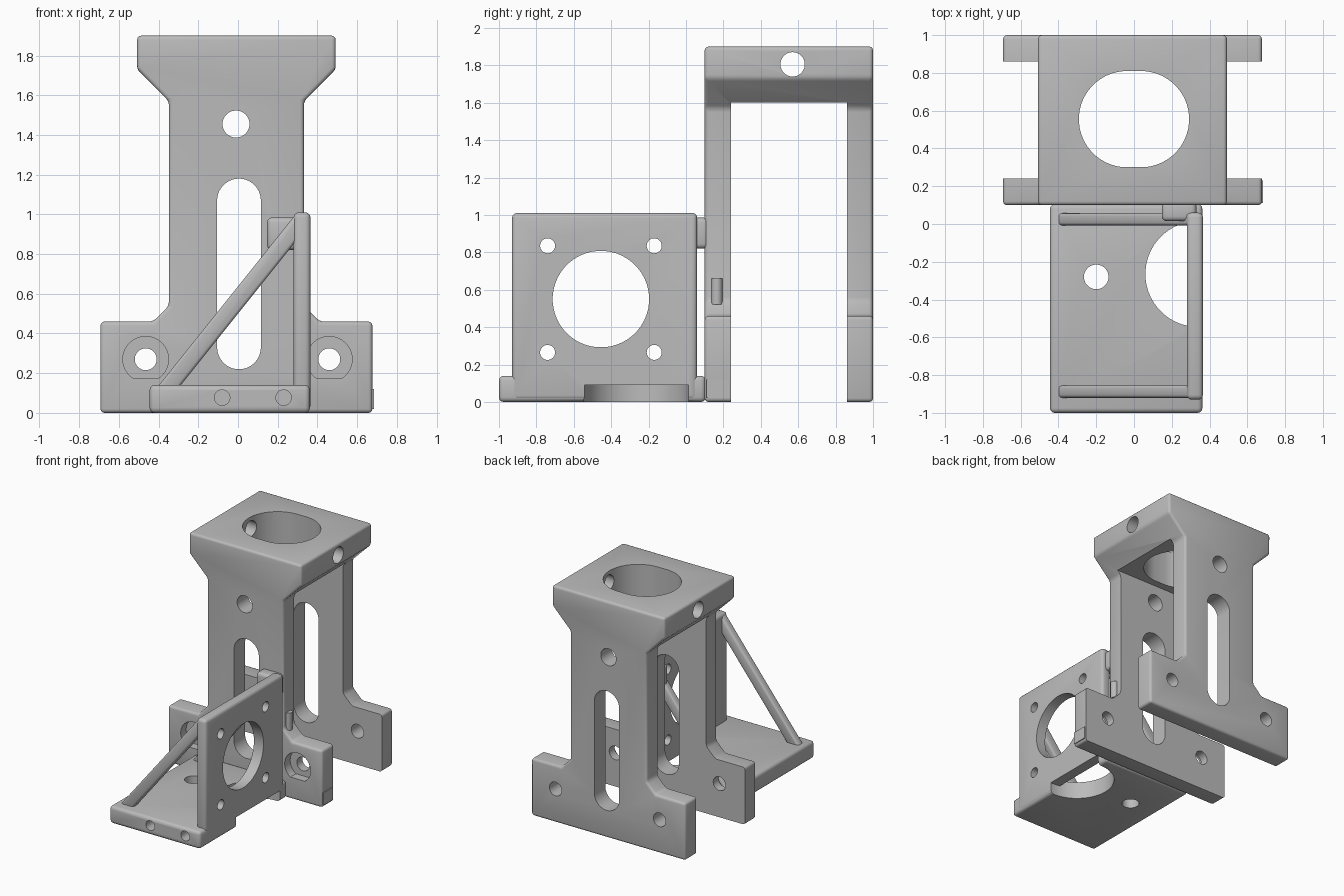
import bpy, bmesh, math

if "Cube" in bpy.data.objects:
    bpy.data.objects.remove(bpy.data.objects["Cube"])

grey = bpy.data.materials.new("plain_grey")
grey.use_nodes = True
grey.diffuse_color = (0.5, 0.5, 0.5, 1)
grey.node_tree.nodes["Principled BSDF"].inputs["Base Color"].default_value = (0.5, 0.5, 0.5, 1)

# How a flat outline (u, v) and a depth w map to space for each extrusion axis
PLACE = {"x": lambda u, v, w: (w, u, v),
         "y": lambda u, v, w: (u, w, v),
         "z": lambda u, v, w: (u, v, w)}


def prism(name, outline, axis, start, end):
    """Extrude a closed outline along an axis."""
    bm = bmesh.new()
    low = [bm.verts.new(PLACE[axis](u, v, start)) for u, v in outline]
    high = [bm.verts.new(PLACE[axis](u, v, end)) for u, v in outline]
    bm.faces.new(low)
    bm.faces.new(high)
    for i in range(len(low)):
        j = (i + 1) % len(low)
        bm.faces.new((low[i], low[j], high[j], high[i]))
    bmesh.ops.recalc_face_normals(bm, faces=bm.faces)
    mesh = bpy.data.meshes.new(name)
    bm.to_mesh(mesh)
    bm.free()
    mesh.materials.append(grey)
    obj = bpy.data.objects.new(name, mesh)
    bpy.context.collection.objects.link(obj)
    return obj


def rect(u0, u1, v0, v1):
    return [(u0, v0), (u1, v0), (u1, v1), (u0, v1)]


def ring(u, v, r, du=0, dv=0, n=48):
    """Circle outline, stretched to a slot by du or dv."""
    pts = []
    for i in range(n):
        a = 2 * math.pi * (i + 0.5) / n
        c, s = math.cos(a), math.sin(a)
        pts.append((u + r * c + math.copysign(du, c), v + r * s + math.copysign(dv, s)))
    return pts


def activate(obj):
    bpy.ops.object.select_all(action="DESELECT")
    obj.select_set(True)
    bpy.context.view_layer.objects.active = obj


def soften(obj, width):
    mod = obj.modifiers.new("soft_edges", "BEVEL")
    mod.width, mod.segments, mod.limit_method = width, 3, "ANGLE"
    activate(obj)
    bpy.ops.object.modifier_apply(modifier=mod.name)


def cut(obj, outline, axis, start, end):
    tool = prism("cutter", outline, axis, start, end)
    tool.hide_render = True
    mod = obj.modifiers.new("cut", "BOOLEAN")
    mod.operation, mod.solver, mod.object = "DIFFERENCE", "EXACT", tool
    activate(obj)
    bpy.ops.object.modifier_apply(modifier=mod.name)
    bpy.data.objects.remove(tool)


def finish(obj):
    activate(obj)
    bpy.ops.object.shade_smooth_by_angle(angle=math.radians(35))


# Stand: one outline through the full depth, hollowed into two legs and a head
half = [(0.685, 0), (0.685, 0.46), (0.42, 0.46), (0.34, 0.54),
        (0.34, 1.57), (0.5, 1.73), (0.5, 1.9)]
outline = [(x - 0.008, z) for x, z in half] + [(-x - 0.008, z) for x, z in reversed(half)]
stand = prism("stand", outline, "y", 0.1, 1.0)
soften(stand, 0.02)
cut(stand, rect(-1, 1, -0.1, 1.6), "y", 0.24, 0.86)
cut(stand, ring(0, 0.555, 0.255, du=0.037), "z", 1.4, 2.0)
cut(stand, ring(0.57, 1.805, 0.065), "x", -1, 1)
cut(stand, ring(-0.01, 1.455, 0.068), "y", 0, 1.1)
cut(stand, ring(0.005, 0.7, 0.11, dv=0.37), "y", 0, 1.1)
for x in (-0.465, 0.46):
    cut(stand, ring(x, 0.27, 0.055), "y", 0, 1.1)
    cut(stand, [(u, max(v, 0.175)) for u, v in ring(x, 0.27, 0.115)], "y", 0, 0.17)
finish(stand)

# Small raised pads on the front leg
finish(prism("foot_pad", rect(0.11, 0.23, 0.02, 0.12), "x", 0.66, 0.684))
finish(prism("column_nub", ring(0.332, 0.165, 0.03, n=24), "z", 0.52, 0.66))

# Bracket floor
floor = prism("bracket_floor", rect(-0.445, 0.362, -1.0, 0.105), "z", 0, 0.14)
soften(floor, 0.025)
cut(floor, ring(-0.2, -0.28, 0.065), "z", -0.1, 0.3)
cut(floor, ring(0.34, -0.265, 0.28), "z", -0.1, 0.3)
for x in (-0.08, 0.23):
    cut(floor, ring(x, 0.077, 0.039), "y", -1.1, -0.75)
finish(floor)

# Upright motor plate with its bore and four screw holes
plate = prism("bracket_upright", rect(-0.93, 0.06, 0.01, 1.01), "x", 0.28, 0.365)
soften(plate, 0.025)
cut(plate, ring(0.34, -0.265, 0.28), "z", -0.1, 0.09)
cut(plate, ring(-0.455, 0.55, 0.258), "x", 0, 0.6)
for y in (-0.74, -0.17):
    for z in (0.265, 0.835):
        cut(plate, ring(y, z, 0.04), "x", 0, 0.6)
finish(plate)

# Diagonal struts
brace = [(-0.43, 0.1), (-0.32, 0.1), (0.32, 0.9), (0.32, 1.0), (0.29, 1.0)]
for name, y in (("front_strut", -0.92), ("back_strut", -0.008)):
    strut = prism(name, brace, "y", y, y + 0.065)
    soften(strut, 0.024)
    finish(strut)

# Tab joining the upright to the stand
tab = prism("joining_tab", rect(0.147, 0.33, 0.82, 0.985), "y", 0.015, 0.12)
soften(tab, 0.025)
finish(tab)
